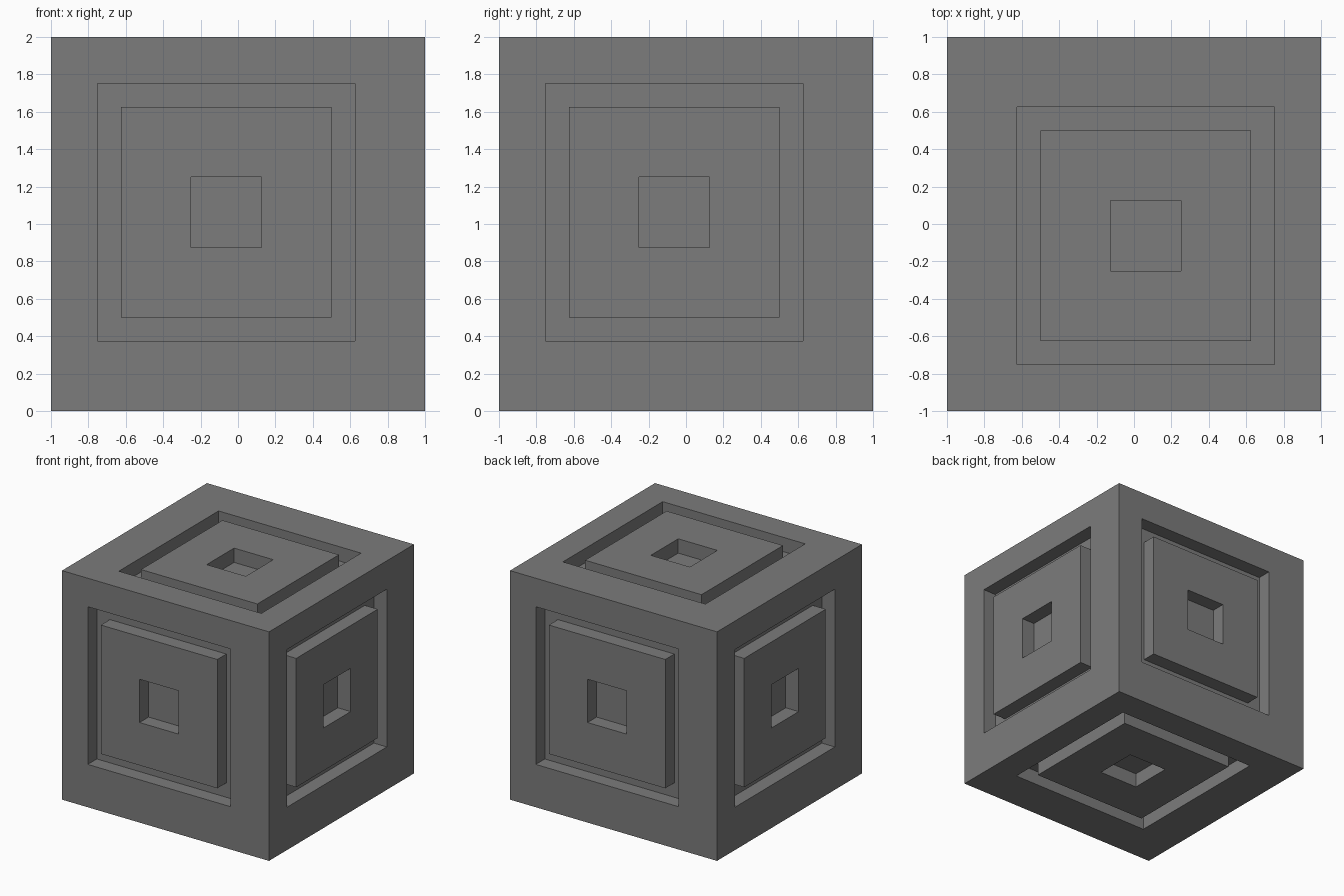
import bpy, bmesh
from math import radians
from mathutils import Matrix, Vector

if "Cube" in bpy.data.objects:
    bpy.data.objects.remove(bpy.data.objects["Cube"])

grey = bpy.data.materials.new("mid_grey")
grey.diffuse_color = (0.2, 0.2, 0.2, 1)
grey.use_nodes = True
grey.node_tree.nodes["Principled BSDF"].inputs["Base Color"].default_value = grey.diffuse_color

DEPTH = 0.125   # depth of the groove and the centre recess
SHIFT = 0.0625  # pattern offset towards the upper left of each face

# Nested squares of one face, outside to inside: (half size, offset, depth)
RINGS = [
    (1.0, 0, 0),
    (0.6885, SHIFT, 0), (0.6885, SHIFT, DEPTH),    # groove outer wall
    (0.5625, SHIFT, DEPTH), (0.5625, SHIFT, 0),    # raised panel
    (0.189, SHIFT, 0), (0.189, SHIFT, DEPTH),      # centre recess
]


def add_panel(bm, turn):
    """Bridge the nested squares of the front face, turned to its side."""
    previous = None
    for half, shift, depth in RINGS:
        ring = [bm.verts.new(turn @ Vector((u * half - shift, depth - 1, v * half + shift)))
                for u, v in ((-1, -1), (1, -1), (1, 1), (-1, 1))]
        if previous:
            for i in range(4):
                j = (i + 1) % 4
                bm.faces.new((previous[i], previous[j], ring[j], ring[i]))
        previous = ring
    bm.faces.new(previous)


def rot(angle, axis):
    return Matrix.Rotation(radians(angle), 3, axis)


bm = bmesh.new()
# Four sides, then top and bottom
for k in range(4):
    add_panel(bm, rot(90 * k, 'Z'))
for tilt in (-90, 90):
    add_panel(bm, rot(180, 'Z') @ rot(tilt, 'X'))
bmesh.ops.remove_doubles(bm, verts=bm.verts, dist=1e-4)
bmesh.ops.recalc_face_normals(bm, faces=bm.faces)
bmesh.ops.translate(bm, verts=bm.verts, vec=(0, 0, 1))

mesh = bpy.data.meshes.new("grooved_cube")
bm.to_mesh(mesh)
bm.free()
mesh.materials.append(grey)
cube = bpy.data.objects.new("grooved_cube", mesh)
bpy.context.collection.objects.link(cube)
